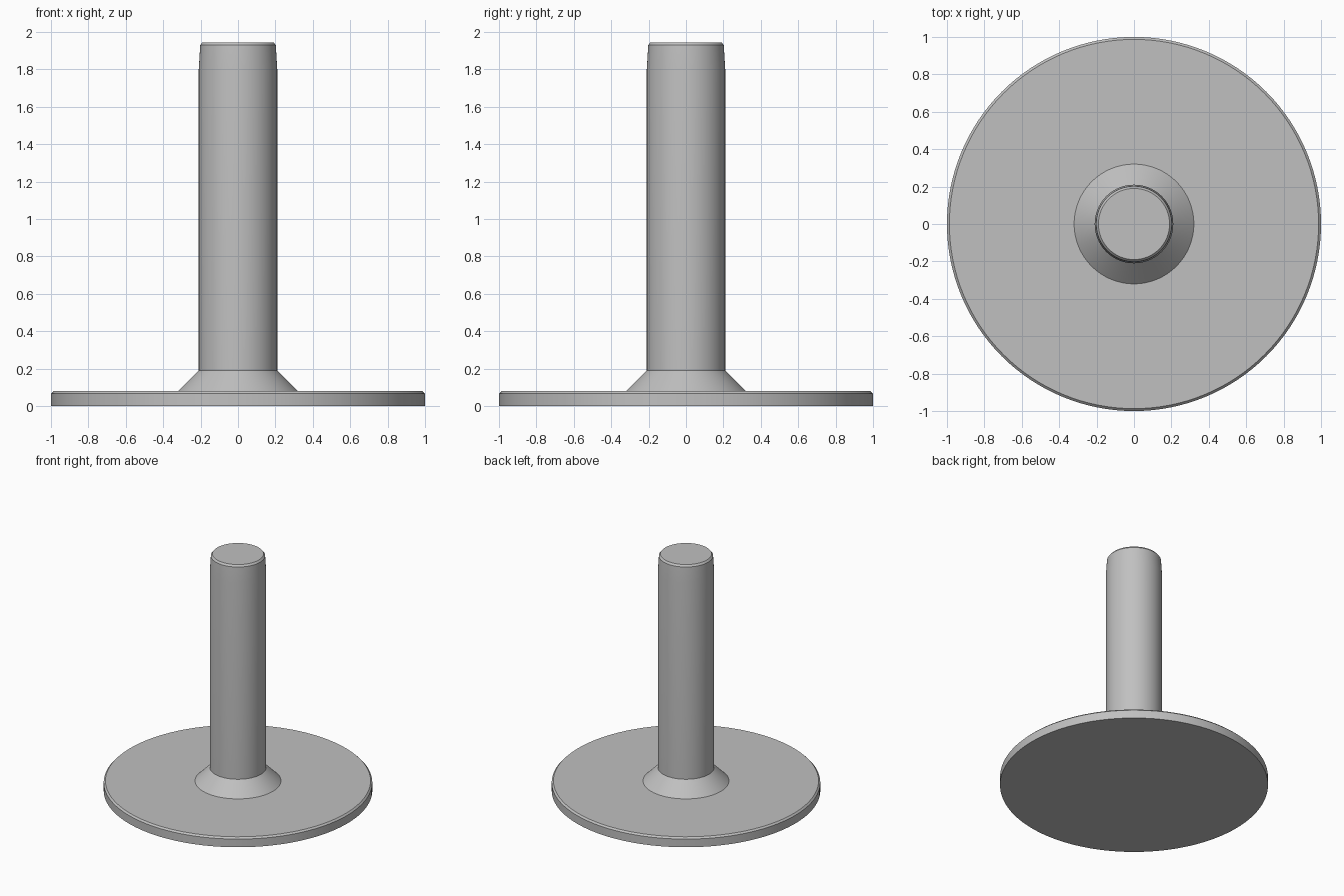
import bpy
import bmesh
import math

SEGMENTS = 128

cube = bpy.data.objects.get("Cube")
if cube:
    bpy.data.objects.remove(cube, do_unlink=True)

# Single plain grey material
grey = bpy.data.materials.new("plain_grey")
grey.use_nodes = True
colour = (0.53, 0.53, 0.53, 1.0)
grey.diffuse_color = colour
grey.node_tree.nodes["Principled BSDF"].inputs["Base Color"].default_value = colour


def lathe(name, profile):
    """Revolve an (r, z) profile around the z axis."""
    bm = bmesh.new()
    verts = [bm.verts.new((r, 0, z)) for r, z in profile]
    edges = [bm.edges.new(pair) for pair in zip(verts, verts[1:])]
    bmesh.ops.spin(bm, geom=verts + edges, cent=(0, 0, 0), axis=(0, 0, 1),
                   angle=math.tau, steps=SEGMENTS, use_duplicate=False)
    bmesh.ops.remove_doubles(bm, verts=bm.verts, dist=0.0001)
    bmesh.ops.recalc_face_normals(bm, faces=bm.faces)
    # Open strips: make sure faces point away from the axis
    side = max(bm.faces, key=lambda f: f.normal.xy.length)
    if side.normal.xy.dot(side.calc_center_median().xy) < 0:
        bmesh.ops.reverse_faces(bm, faces=bm.faces)
    mesh = bpy.data.meshes.new(name)
    bm.to_mesh(mesh)
    bm.free()
    mesh.materials.append(grey)
    obj = bpy.data.objects.new(name, mesh)
    bpy.context.collection.objects.link(obj)
    bpy.ops.object.select_all(action="DESELECT")
    obj.select_set(True)
    bpy.context.view_layer.objects.active = obj
    bpy.ops.object.shade_smooth_by_angle(angle=math.radians(25))
    return obj


# Wide round base with a chamfered top rim, open under the collar
lathe("base_disc", [(0, 0), (1, 0), (1, 0.067), (0.987, 0.08), (0.32, 0.08)])

# Conical collar joining base and stem
lathe("collar", [(0.32, 0.08), (0.21, 0.19)])

# Stem with a slightly tapered, chamfered tip
lathe("stem", [(0.21, 0.19), (0.21, 1.8), (0.202, 1.93), (0.19, 1.945), (0, 1.945)])
